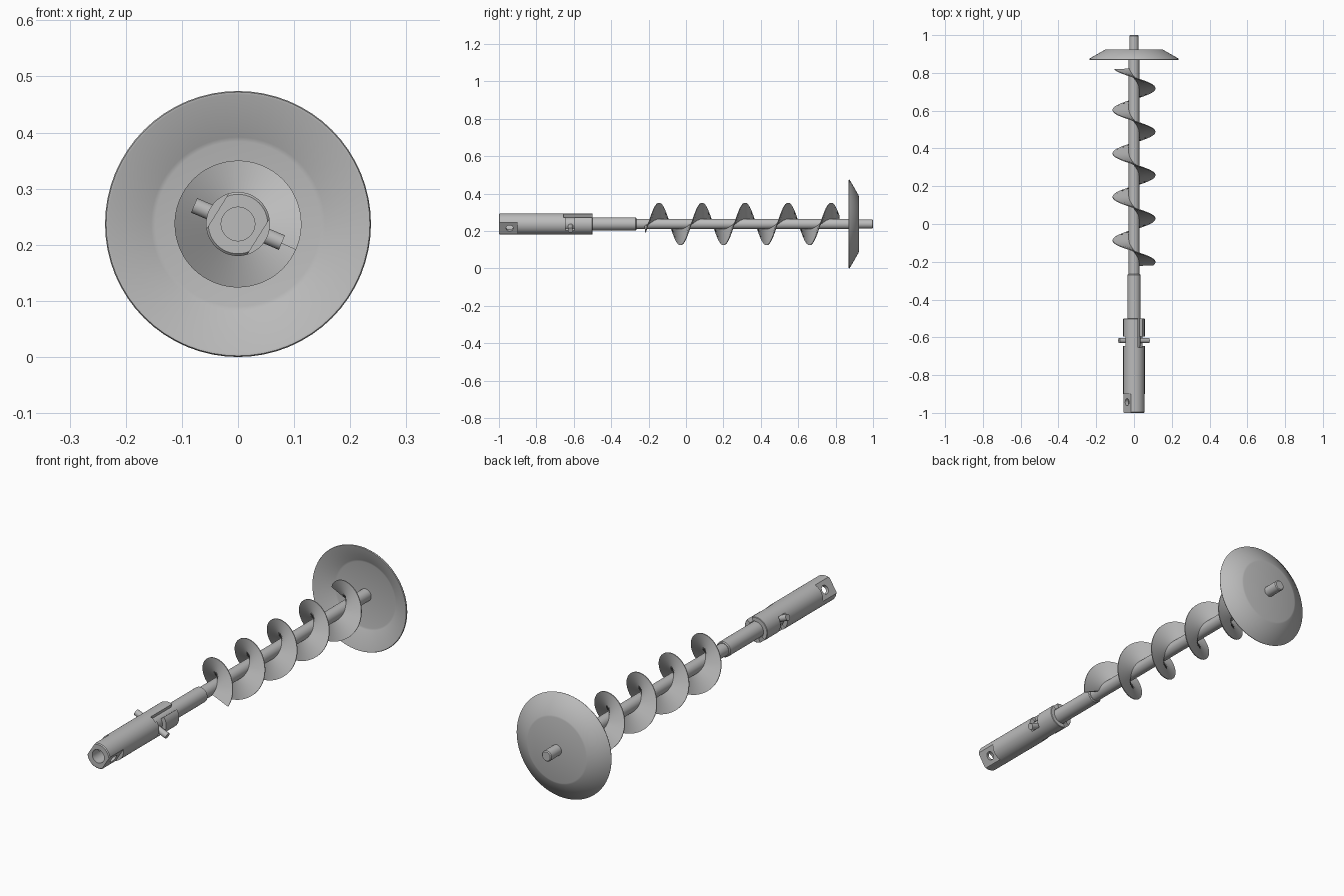
import bpy, bmesh, math
from mathutils import Matrix, Vector

AXIS_Z = 0.237          # height of the long axis, which runs along y
SEG = 64

cube = bpy.data.objects.get("Cube")
if cube:
    bpy.data.objects.remove(cube, do_unlink=True)

steel = bpy.data.materials.new("grey_steel")
steel.use_nodes = True
GREY = (0.5, 0.5, 0.5, 1)
steel.diffuse_color = GREY
steel.node_tree.nodes["Principled BSDF"].inputs["Base Color"].default_value = GREY


def finish(name, bm):
    """Turn a bmesh built around the y axis into an object on the main axis."""
    bmesh.ops.recalc_face_normals(bm, faces=bm.faces)
    mesh = bpy.data.meshes.new(name)
    bm.to_mesh(mesh)
    bm.free()
    mesh.materials.append(steel)
    obj = bpy.data.objects.new(name, mesh)
    obj.location.z = AXIS_Z
    bpy.context.collection.objects.link(obj)
    return obj


def select(obj):
    bpy.ops.object.select_all(action='DESELECT')
    obj.select_set(True)
    bpy.context.view_layer.objects.active = obj


def smooth(obj, angle=25):
    select(obj)
    bpy.ops.object.shade_smooth_by_angle(angle=math.radians(angle))


def lathe(name, profile, closed=False):
    """Revolve (radius, y) points around the y axis."""
    bm = bmesh.new()
    verts = [bm.verts.new((r, y, 0)) for r, y in profile]
    pairs = list(zip(verts, verts[1:])) + ([(verts[-1], verts[0])] if closed else [])
    edges = [bm.edges.new(p) for p in pairs]
    bmesh.ops.spin(bm, geom=verts + edges, axis=(0, 1, 0), cent=(0, 0, 0),
                   angle=math.tau, steps=SEG, use_duplicate=False)
    bmesh.ops.remove_doubles(bm, verts=bm.verts, dist=1e-5)
    return finish(name, bm)


def rod(name, radius, y0, y1, bevel=0.004):
    obj = lathe(name, [(0, y0), (radius - bevel, y0), (radius, y0 + bevel),
                       (radius, y1 - bevel), (radius - bevel, y1), (0, y1)])
    smooth(obj)
    return obj


def cross_rod(name, radius, half, angle, y):
    """Cylinder through the axis, pointing at an angle in the xz plane."""
    bm = bmesh.new()
    turn = Matrix.Rotation(-angle, 4, 'Y') @ Matrix.Rotation(math.pi / 2, 4, 'Y')
    bmesh.ops.create_cone(bm, cap_ends=True, segments=32, radius1=radius, radius2=radius,
                          depth=2 * half, matrix=Matrix.Translation((0, y, 0)) @ turn)
    return finish(name, bm)


def wedge(a0, a1, y0, y1):
    """Sector-shaped cutter between two angles."""
    bm = bmesh.new()
    ring = [(0, 0)]
    for i in range(13):
        a = math.radians(a0 + (a1 - a0) * i / 12)
        ring.append((0.09 * math.cos(a), 0.09 * math.sin(a)))
    face = bm.faces.new([bm.verts.new((x, y0, z)) for x, z in ring])
    new = bmesh.ops.extrude_face_region(bm, geom=[face])["geom"]
    bmesh.ops.translate(bm, vec=(0, y1 - y0, 0),
                        verts=[v for v in new if isinstance(v, bmesh.types.BMVert)])
    return finish("cutter", bm)


def flat_cutter(angle, distance, y0, y1):
    bm = bmesh.new()
    size = 0.2
    place = (Matrix.Rotation(-angle, 4, 'Y')
             @ Matrix.Translation((distance + size / 2, (y0 + y1) / 2, 0))
             @ Matrix.Diagonal((size, y1 - y0, size, 1)))
    bmesh.ops.create_cube(bm, size=1, matrix=place)
    return finish("cutter", bm)


def cut(obj, cutter):
    cutter.hide_render = True
    mod = obj.modifiers.new("cut", 'BOOLEAN')
    mod.operation = 'DIFFERENCE'
    mod.solver = 'EXACT'
    mod.object = cutter
    select(obj)
    bpy.ops.object.modifier_apply(modifier=mod.name)
    bpy.data.objects.remove(cutter, do_unlink=True)


# Drive socket: bored tube with two flats, a cross hole and bayonet slots
socket = lathe("drive_socket", [(0.030, -1), (0.053, -1), (0.057, -0.996), (0.057, -0.502),
                                (0.055, -0.5), (0.038, -0.5), (0.038, -0.70),
                                (0.030, -0.70)], closed=True)
FLAT = math.radians(-32)
for side in (0, math.pi):
    cut(socket, flat_cutter(FLAT + side, 0.043, -1.05, -0.90))
cut(socket, cross_rod("cutter", 0.019, 0.1, FLAT, -0.943))
for side in (0, 180):
    cut(socket, wedge(38 + side, 68 + side, -0.655, -0.45))
    cut(socket, wedge(-37 + side, 45 + side, -0.645, -0.595))
smooth(socket)

# Bayonet pin and stepped shaft
pin = cross_rod("bayonet_pin", 0.014, 0.085, math.radians(-23), -0.617)
smooth(pin)
rod("shaft_sleeve", 0.035, -0.69, -0.265)
rod("auger_shaft", 0.028, -0.30, 0.915, 0.002)
rod("end_stub", 0.024, 0.90, 1.0)

# Helical flight: a thin ribbon with a slightly tapered edge
bm = bmesh.new()
PITCH, TURNS, STEPS = 0.23, 4.5, 324
start = math.radians(-24)
previous = None
for i in range(STEPS + 1):
    t = i / STEPS * TURNS
    a = start + t * math.tau
    y = -0.217 + t * PITCH
    section = [(0.022, -0.005), (0.113, -0.002), (0.113, 0.002), (0.022, 0.005)]
    loop = [bm.verts.new((r * math.cos(a), y + dy, r * math.sin(a))) for r, dy in section]
    if previous:
        for k in range(4):
            n = (k + 1) % 4
            bm.faces.new((previous[k], previous[n], loop[n], loop[k]))
    else:
        bm.faces.new(loop)
    previous = loop
bm.faces.new(previous)
smooth(finish("helical_flight", bm), 40)

# Dished guard disc, open towards the front
guard = lathe("guard_disc", [(0, 0.925), (0.146, 0.925), (0.153, 0.923), (0.235, 0.876),
                             (0.237, 0.872), (0.235, 0.868), (0.231, 0.868),
                             (0.155, 0.912), (0.147, 0.914), (0, 0.914)])
smooth(guard, 35)
